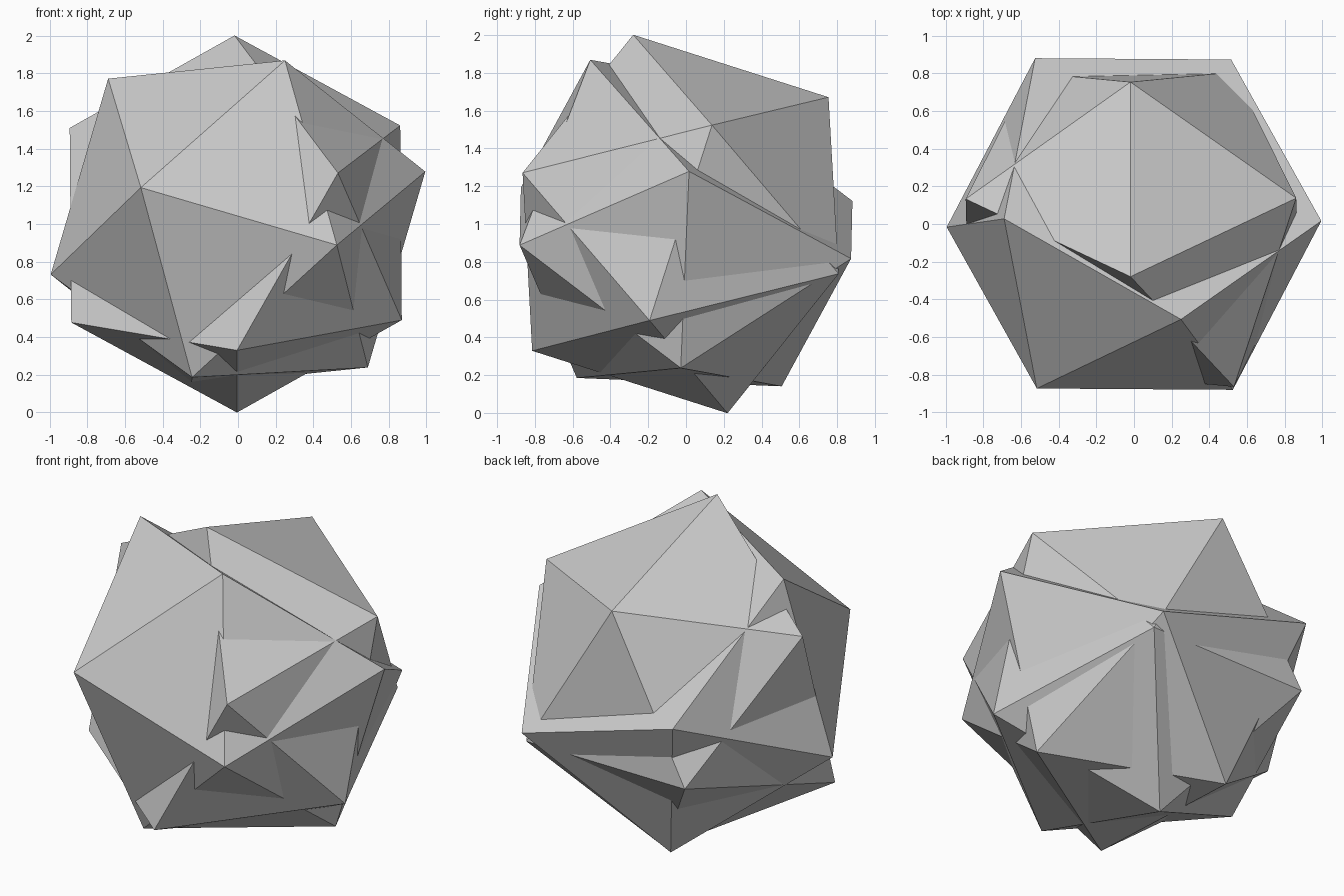
import bpy
import bmesh
import math
from mathutils import Vector, Matrix

cube = bpy.data.objects.get("Cube")
if cube:
    bpy.data.objects.remove(cube, do_unlink=True)

RADIUS = 1.0325

# Single plain grey
grey = bpy.data.materials.new("plain grey")
grey.use_nodes = True
colour = (0.6, 0.6, 0.6, 1)
grey.diffuse_color = colour
grey.node_tree.nodes["Principled BSDF"].inputs["Base Color"].default_value = colour


def cut_icosahedron(name, centre, cut_axis, rim_point):
    """Icosahedron with the corner on cut_axis sliced off to a flat pentagon."""
    bm = bmesh.new()
    bmesh.ops.create_icosphere(bm, subdivisions=1, radius=RADIUS)

    # Remove the top corner and close the hole with one flat face
    top = max(bm.verts, key=lambda v: v.co.z)
    rim = [e.other_vert(top) for e in top.link_edges]
    rim.sort(key=lambda v: math.atan2(v.co.y, v.co.x))
    bmesh.ops.delete(bm, geom=[top], context='VERTS')
    bm.faces.new(rim)
    start = rim[0].co.copy()

    # Turn the cut towards its axis and one rim corner towards its point
    def frame(z, x):
        z = z.normalized()
        x = (x - z * x.dot(z)).normalized()
        return Matrix((x, z.cross(x), z)).transposed()

    turn = frame(Vector(cut_axis), Vector(rim_point)) @ frame(Vector((0, 0, 1)), start).transposed()
    bm.transform(Matrix.Translation(centre) @ turn.to_4x4())
    bmesh.ops.recalc_face_normals(bm, faces=bm.faces)

    mesh = bpy.data.meshes.new(name)
    bm.to_mesh(mesh)
    bm.free()
    mesh.materials.append(grey)
    obj = bpy.data.objects.new(name, mesh)
    bpy.context.collection.objects.link(obj)
    return obj


# Two equal solids pushed through each other
cut_icosahedron("front_solid", (0, 0, 1.005), (0.545, 1.29, 1.83), (0.25, -0.5, 0.865))
cut_icosahedron("back_solid", (-0.012, -0.03, 1.0), (-1.215, -1.877, 0.59), (-0.005, -0.247, 1.0))
